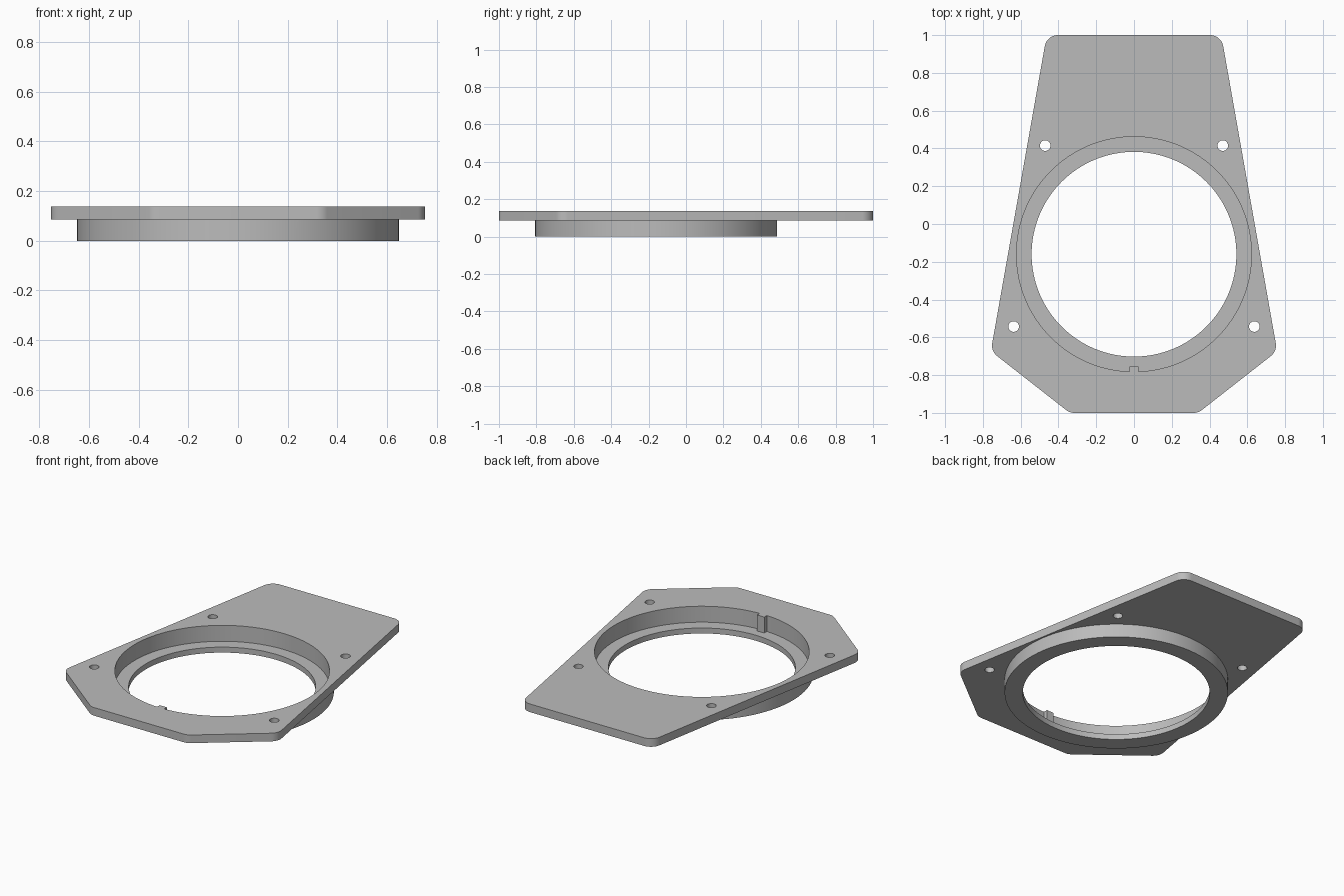
import bpy, bmesh, math
from mathutils import Vector

if "Cube" in bpy.data.objects:
    bpy.data.objects.remove(bpy.data.objects["Cube"], do_unlink=True)

CENTRE_Y = -0.16
PLATE_BOTTOM, PLATE_TOP, LEDGE = 0.085, 0.137, 0.035
OUTER_R, BORE_R, HOLE_R, SCREW_R, CORNER_R = 0.647, 0.622, 0.542, 0.028, 0.07

grey = bpy.data.materials.new("plain grey")
grey.use_nodes = True
colour = (0.5, 0.5, 0.5, 1)
grey.diffuse_color = colour
grey.node_tree.nodes["Principled BSDF"].inputs["Base Color"].default_value = colour


def rounded(corners, radius, steps=8):
    """Replace each corner of a counter-clockwise convex outline with an arc."""
    points = []
    for i, corner in enumerate(corners):
        to_prev = (corners[i - 1] - corner).normalized()
        to_next = (corners[(i + 1) % len(corners)] - corner).normalized()
        half = to_prev.angle(to_next) / 2
        centre = corner + (to_prev + to_next).normalized() * radius / math.sin(half)
        start = math.atan2(-to_prev.x, to_prev.y) + math.pi / 2
        start = math.atan2(*reversed(corner + to_prev * radius / math.tan(half) - centre))
        turn = math.pi - 2 * half
        for s in range(steps + 1):
            a = start + turn * s / steps
            points.append(centre + radius * Vector((math.cos(a), math.sin(a))))
    return points


def prism(name, outline, z0, z1):
    """Extrude a flat outline between two heights."""
    bm = bmesh.new()
    face = bm.faces.new([bm.verts.new((p.x, p.y, z0)) for p in outline])
    top = bmesh.ops.extrude_face_region(bm, geom=[face])["geom"]
    verts = [v for v in top if isinstance(v, bmesh.types.BMVert)]
    bmesh.ops.translate(bm, verts=verts, vec=(0, 0, z1 - z0))
    bmesh.ops.recalc_face_normals(bm, faces=bm.faces)
    mesh = bpy.data.meshes.new(name)
    bm.to_mesh(mesh)
    bm.free()
    mesh.materials.append(grey)
    obj = bpy.data.objects.new(name, mesh)
    bpy.context.collection.objects.link(obj)
    return obj


def disc(name, x, y, radius, z0, z1, sides=128):
    angles = [2 * math.pi * i / sides for i in range(sides)]
    return prism(name, [Vector((x + radius * math.cos(a), y + radius * math.sin(a)))
                        for a in angles], z0, z1)


def combine(target, helper, operation):
    """Apply a boolean and discard the helper solid."""
    helper.hide_render = True
    mod = target.modifiers.new(operation.lower(), "BOOLEAN")
    mod.operation, mod.object, mod.solver = operation, helper, "EXACT"
    bpy.context.view_layer.objects.active = target
    bpy.ops.object.modifier_apply(modifier=mod.name)
    bpy.data.objects.remove(helper, do_unlink=True)


# Tapered plate with rounded corners
right = [Vector(p) for p in ((0.34, -1), (0.758, -0.673), (0.462, 1))]
left = [Vector((-p.x, p.y)) for p in reversed(right)]
plate = prism("mounting_plate", rounded(right + left, CORNER_R), PLATE_BOTTOM, PLATE_TOP)

# Round collar below the plate, then stepped bore through both
combine(plate, disc("collar", 0, CENTRE_Y, OUTER_R, 0, 0.11), "UNION")
combine(plate, disc("bore", 0, CENTRE_Y, BORE_R, LEDGE, 0.3), "DIFFERENCE")
combine(plate, disc("opening", 0, CENTRE_Y, HOLE_R, -0.1, 0.2), "DIFFERENCE")

# Four screw holes
for side in (-1, 1):
    for x, y in ((0.47, 0.415), (0.637, -0.543)):
        combine(plate, disc("screw_hole", side * x, y, SCREW_R, -0.1, 0.3, 32), "DIFFERENCE")

# Locating key on the front wall of the bore
key = [Vector(p) for p in ((-0.025, -0.782), (0.025, -0.782), (0.025, -0.755), (-0.025, -0.755))]
prism("locating_key", key, LEDGE, PLATE_TOP)

# Smooth curved walls, sharp rims
bpy.ops.object.select_all(action="DESELECT")
plate.select_set(True)
bpy.context.view_layer.objects.active = plate
bpy.ops.object.shade_smooth_by_angle(angle=math.radians(30))
